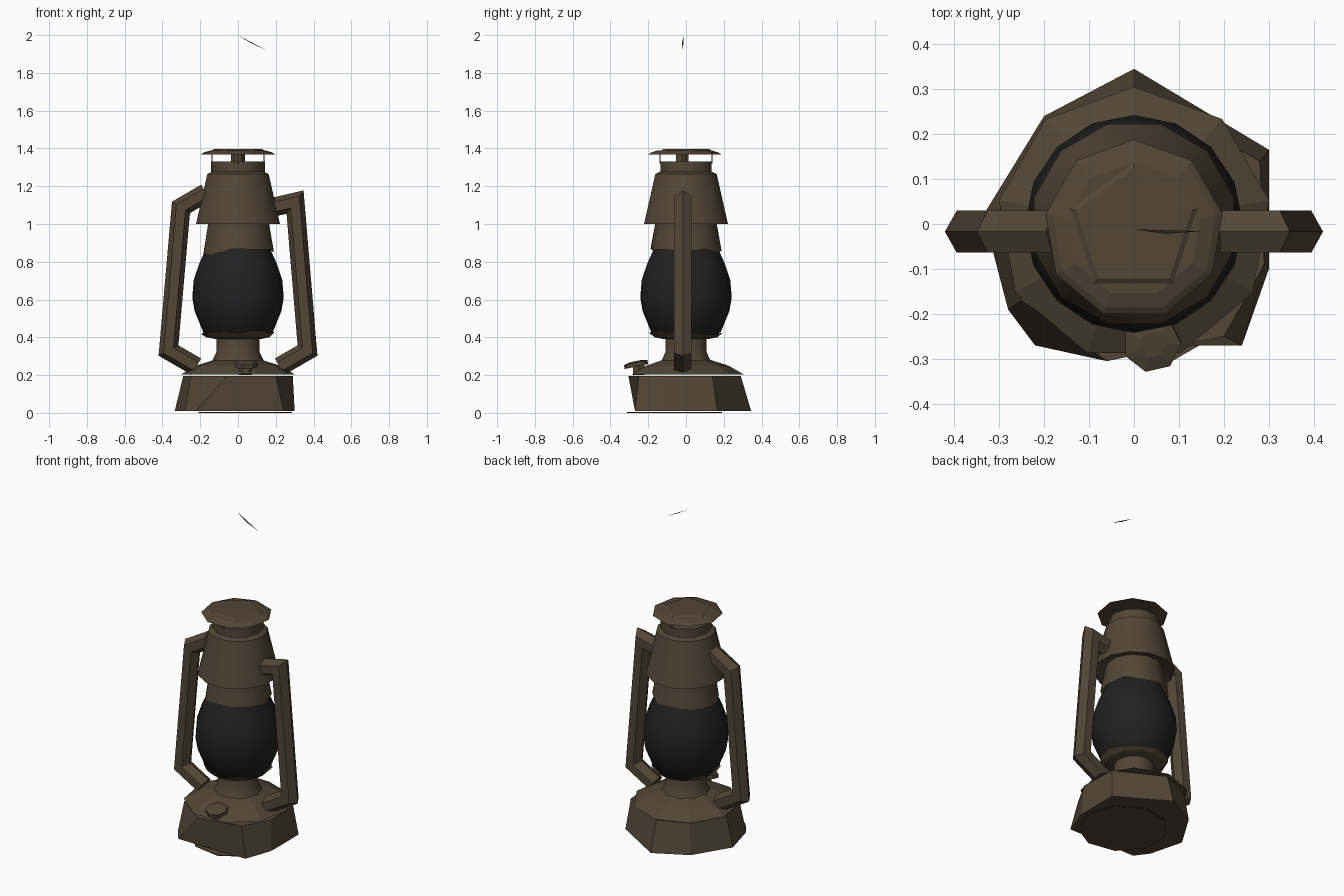
import bpy, bmesh, math, random
from mathutils import Vector

random.seed(4)
cube = bpy.data.objects.get("Cube")
if cube:
    bpy.data.objects.remove(cube, do_unlink=True)


def material(name, rgb):
    m = bpy.data.materials.new(name)
    m.use_nodes = True
    m.diffuse_color = (*rgb, 1)
    bsdf = m.node_tree.nodes["Principled BSDF"]
    bsdf.inputs["Base Color"].default_value = (*rgb, 1)
    bsdf.inputs["Roughness"].default_value = 0.8
    return m


BROWN = material("aged brown metal", (0.085, 0.063, 0.037))
SOOT = material("sooty black glass", (0.015, 0.015, 0.016))


def finish(name, bm, mat, smooth=0):
    bmesh.ops.recalc_face_normals(bm, faces=bm.faces)
    me = bpy.data.meshes.new(name)
    bm.to_mesh(me)
    bm.free()
    me.materials.append(mat)
    ob = bpy.data.objects.new(name, me)
    bpy.context.collection.objects.link(ob)
    if smooth:
        me.shade_smooth()
        me.set_sharp_from_angle(angle=math.radians(smooth))
    return ob


def loft(name, rings, mat=BROWN, caps=(False, False), smooth=0):
    """Skin a list of equally long point rings, closing the chosen ends."""
    bm = bmesh.new()
    rows = [[bm.verts.new(p) for p in ring] for ring in rings]
    n = len(rows[0])
    for a, b in zip(rows, rows[1:]):
        for i in range(n):
            j = (i + 1) % n
            bm.faces.new((a[i], a[j], b[j], b[i]))
    if caps[0]:
        bm.faces.new(rows[0])
    if caps[1]:
        bm.faces.new(rows[-1])
    return finish(name, bm, mat, smooth)


def circle(r, z, n, turn=0.0, cx=0.0, cy=0.0, jag=0.0):
    return [(cx + r * math.cos(math.tau * (i + turn) / n),
             cy + r * math.sin(math.tau * (i + turn) / n),
             z + random.uniform(-jag, jag)) for i in range(n)]


def lathe(name, profile, n, turn=0.0, cx=0.0, cy=0.0, jag=0.0, **kw):
    """Profile of (radius, height); only the first ring is jagged."""
    rings = [circle(r, z, n, turn, cx, cy, jag if k == 0 else 0)
             for k, (r, z) in enumerate(profile)]
    return loft(name, rings, **kw)


# Fuel tank: uneven eight-sided foot tapering to the seam
foot = [(0.24, -0.27), (0.3, -0.1), (0.3, 0.165), (0, 0.345),
        (-0.2, 0.24), (-0.335, 0.02), (-0.28, -0.19), (-0.22, -0.27)]
seam = [(0.2, -0.25), (0.29, -0.09), (0.28, 0.14), (0, 0.29),
        (-0.18, 0.22), (-0.29, 0.02), (-0.25, -0.17), (-0.06, -0.305)]
loft("fuel_tank", [[(x, y, 0.01) for x, y in foot],
                   [(x, y, 0.195) for x, y in seam]], caps=(True, True))
lathe("bottom_plate", [(0.255, 0), (0.255, 0.004)], 9, cx=0.03, cy=-0.06,
      caps=(True, True))

# Sloping tank shoulder above the seam
lathe("tank_shoulder", [(0.305, 0.204), (0.225, 0.25), (0.13, 0.28)], 9,
      turn=0.25, caps=(True, True))

# Tilted filler cap at the front of the shoulder
filler = lathe("filler_cap", [(0.065, -0.013), (0.065, 0.008), (0.03, 0.016)],
               7, caps=(True, True))
filler.location = (0.04, -0.265, 0.258)
filler.rotation_euler.x = math.radians(12)
lathe("filler_neck", [(0.035, 0.2), (0.035, 0.255)], 6, cx=0.04, cy=-0.25)

# Burner neck and the ragged gallery that holds the globe
lathe("burner_neck", [(0.14, 0.27), (0.115, 0.32), (0.115, 0.4)], 10,
      smooth=45)
lathe("globe_gallery", [(0.195, 0.425), (0.165, 0.40), (0.115, 0.39)], 12,
      jag=0.012)
lathe("gallery_lip", [(0.165, 0.405), (0.17, 0.44)], 11, jag=0.008)

# Glass globe
lathe("globe", [(0.15, 0.40), (0.185, 0.43), (0.23, 0.54), (0.242, 0.61),
                (0.235, 0.70), (0.205, 0.79), (0.165, 0.88)], 16,
      mat=SOOT, caps=(True, True), smooth=60)

# Lower hood, flared main hood and chimney
lathe("lower_hood", [(0.19, 0.855), (0.165, 1.0), (0.16, 1.05)], 11,
      jag=0.015, smooth=45)
lathe("main_hood", [(0.23, 1.0), (0.168, 1.265), (0.14, 1.278)], 12,
      turn=0.5, smooth=45)
lathe("hood_underside", [(0.225, 1.004), (0.165, 1.02)], 12, turn=0.5)
lathe("chimney", [(0.143, 1.26), (0.143, 1.33)], 10, caps=(False, True),
      smooth=45)

# Top cap on its stem and fine struts
lathe("cap_stem", [(0.038, 1.325), (0.038, 1.385)], 6, cy=-0.02)
for i in range(4):
    a = math.tau * i / 4
    lathe(f"cap_strut_{i + 1}", [(0.003, 1.32), (0.003, 1.385)], 4,
          cx=0.137 * math.cos(a), cy=0.137 * math.sin(a))
lathe("top_cap", [(0.2, 1.368), (0.185, 1.378), (0.15, 1.389)], 9,
      turn=0.25, cy=-0.012, caps=(True, True))
lathe("cap_crown", [(0.15, 1.388), (0.135, 1.396)], 5, turn=0.25, cy=-0.012,
      caps=(False, True))


# Side tubes: six-sided pipe with mitred elbows in the x-z plane
def pipe(name, path, r=0.05, y=-0.017):
    pts = [Vector(p) for p in path]
    rings = []
    for i, p in enumerate(pts):
        before = (p - pts[i - 1]).normalized() if i else None
        after = (pts[i + 1] - p).normalized() if i < len(pts) - 1 else None
        d1, d2 = before or after, after or before
        n1, n2 = Vector((-d1.y, d1.x)), Vector((-d2.y, d2.x))
        n = (n1 + n2).normalized()
        n /= n.dot(n1)
        ring = []
        for k in range(6):
            a = math.tau * k / 6
            q = p + n * r * math.cos(a)
            ring.append((q.x, y + 1.08 * r * math.sin(a), q.y))
        rings.append(ring)
    loft(name, rings, caps=(True, True), smooth=35)


pipe("right_side_tube", [(-0.17, 1.165), (-0.302, 1.088), (-0.368, 0.33),
                         (-0.22, 0.245)])
pipe("left_side_tube", [(0.19, 1.09), (0.302, 1.116), (0.368, 0.33),
                        (0.22, 0.245)])

# Remaining sliver of the carrying wire
bm = bmesh.new()
bm.faces.new([bm.verts.new(p) for p in
              [(0, -0.012, 2), (0.15, -0.016, 1.92), (0.07, -0.022, 1.957)]])
finish("carrying_wire", bm, BROWN)
